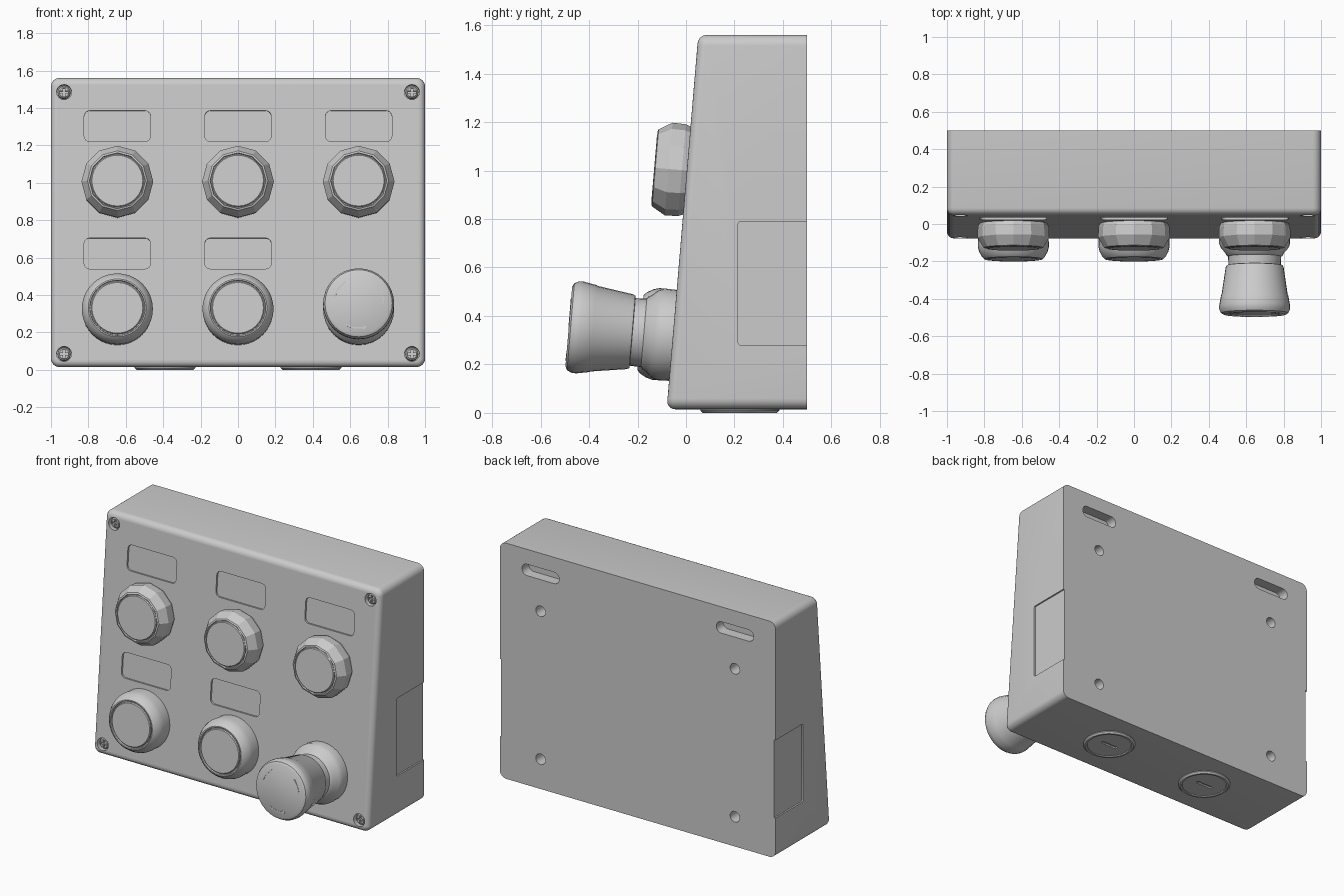
import bpy, bmesh
from math import sin, cos, pi, atan, radians
from mathutils import Matrix

if "Cube" in bpy.data.objects:
    bpy.data.objects.remove(bpy.data.objects["Cube"])

SLOPE = 0.0845
TILT = atan(SLOPE)
Z0, Z1, BACK = 0.015, 1.56, 0.5
COLS = (-0.645, 0, 0.645)


def front_y(z):
    return -0.08 + SLOPE * (z - Z0)


def on_front(x, z):
    """Frame on the sloping front, local z pointing outwards."""
    return Matrix.Translation((x, front_y(z), z)) @ Matrix.Rotation(pi / 2 - TILT, 4, 'X')


def rounded(w, h, r, n=6):
    pts = []
    for k, (sx, sy) in enumerate(((1, 1), (-1, 1), (-1, -1), (1, -1))):
        for i in range(n + 1):
            a = pi / 2 * (k + i / n)
            pts.append((sx * (w / 2 - r) + r * cos(a), sy * (h / 2 - r) + r * sin(a)))
    return pts


def circle(r, n=24):
    return [(r * cos(2 * pi * i / n), r * sin(2 * pi * i / n)) for i in range(n)]


def loft(bm, loops):
    """Skin a stack of equal loops and cap both ends."""
    rings = [[bm.verts.new(p) for p in lp] for lp in loops]
    n = len(rings[0])
    for a, b in zip(rings, rings[1:]):
        for i in range(n):
            bm.faces.new((a[i], a[(i + 1) % n], b[(i + 1) % n], b[i]))
    bm.faces.new(rings[0][::-1])
    bm.faces.new(rings[-1])


def prism(bm, pts, z0, z1, m):
    loft(bm, [[m @ Matrix.Translation((x, y, z)).to_translation() for x, y in pts] for z in (z0, z1)])


def finish(bm, name, m=None, angle=30):
    bmesh.ops.recalc_face_normals(bm, faces=bm.faces)
    me = bpy.data.meshes.new(name)
    bm.to_mesh(me)
    bm.free()
    shade(me, angle)
    ob = bpy.data.objects.new(name, me)
    bpy.context.collection.objects.link(ob)
    if m:
        ob.matrix_world = m
    return ob


def shade(me, angle):
    me.shade_smooth()
    me.set_sharp_from_angle(angle=radians(angle))


def lathe(name, profile, m, segs=32, angle=30):
    bm = bmesh.new()
    loft(bm, [[(x, y, d) for x, y in circle(r, segs)] for r, d in profile])
    return finish(bm, name, m, angle)


def cut(ob, bm):
    """Subtract the cutter mesh and bake the result."""
    cutter = finish(bm, "cutter")
    cutter.hide_render = True
    cutter.matrix_world = ob.matrix_world
    mod = ob.modifiers.new("cut", 'BOOLEAN')
    mod.operation, mod.solver, mod.object = 'DIFFERENCE', 'EXACT', cutter
    bpy.context.view_layer.update()
    me = bpy.data.meshes.new_from_object(ob.evaluated_get(bpy.context.evaluated_depsgraph_get()))
    ob.modifiers.clear()
    ob.data = me
    shade(me, 30)
    bpy.data.objects.remove(cutter)


# Housing: rounded outline with a sloping, rounded front
bm = bmesh.new()
R, CR, mid = 0.035, 0.045, (Z0 + Z1) / 2
loops = [[(x, BACK, z + mid) for x, z in rounded(2, Z1 - Z0, CR)]]
for i in range(6):
    a = pi / 2 * i / 5 * 0.999
    o = R * (1 - cos(a))
    loops.append([(x, front_y(z + mid) + R * (1 - sin(a)), z + mid)
                  for x, z in rounded(2 - 2 * o, Z1 - Z0 - 2 * o, CR - o)])
loft(bm, loops)
housing = finish(bm, "housing")

# Recesses: labels, screw wells, side panels, rear slots and holes
bm = bmesh.new()
label = rounded(0.355, 0.165, 0.03)
for x, z in [(c, 1.303) for c in COLS] + [(c, 0.622) for c in COLS[:2]]:
    prism(bm, label, -0.012, 0.05, on_front(x, z))
SCREWS = [(sx * 0.93, z) for sx in (-1, 1) for z in (0.085, 1.485)]
for x, z in SCREWS:
    prism(bm, circle(0.04), -0.05, 0.06, on_front(x, z))
for s in (-1, 1):
    side = Matrix.Translation((s, 0.4075, 0.535)) @ Matrix.Rotation(s * pi / 2, 4, 'Y')
    prism(bm, rounded(0.51, 0.385, 0.01, 3), -0.01, 0.1, side)
    for z, pts, depth in ((1.425, rounded(0.27, 0.075, 0.037), 0.07),
                          (1.18, circle(0.035), 0.08), (0.21, circle(0.035), 0.08)):
        rear = Matrix.Translation((s * 0.705, BACK, z)) @ Matrix.Rotation(-pi / 2, 4, 'X')
        prism(bm, pts, -depth, 0.05, rear)
cut(housing, bm)

# Corner screws with a cross slot
for i, (x, z) in enumerate(SCREWS):
    m = on_front(x, z)
    screw = lathe(f"screw_{i + 1}", [(0.034, -0.06), (0.034, -0.022), (0.026, -0.012)], m, 20)
    bm = bmesh.new()
    a, b = 0.006, 0.022
    prism(bm, [(b, -a), (b, a), (a, a), (a, b), (-a, b), (-a, a), (-b, a), (-b, -a),
               (-a, -a), (-a, -b), (a, -b), (a, -a)], -0.028, 0.02, Matrix())
    cut(screw, bm)

# Upper row: twelve-sided buttons; lower row: round buttons
facet_ring = [(0.178, -0.01), (0.19, 0.02), (0.192, 0.075), (0.16, 0.13), (0.15, 0.134), (0.147, 0.122)]
round_ring = [(0.188, -0.01), (0.19, 0.07), (0.183, 0.095), (0.168, 0.122), (0.155, 0.134),
              (0.148, 0.134), (0.146, 0.122)]
cap = [(0.141, 0.1), (0.141, 0.13), (0.136, 0.135)]
for i, x in enumerate(COLS):
    m = on_front(x, 1.0)
    lathe(f"upper_button_ring_{i + 1}", facet_ring, m, 12, 15)
    lathe(f"upper_button_cap_{i + 1}", cap, m)
for i, x in enumerate(COLS[:2]):
    m = on_front(x, 0.32)
    lathe(f"lower_button_ring_{i + 1}", round_ring, m, 40)
    lathe(f"lower_button_cap_{i + 1}", cap, m)

# Emergency stop: base collar and flared mushroom head
m = on_front(COLS[2], 0.32)
lathe("stop_collar", [(0.188, -0.01), (0.19, 0.05), (0.18, 0.075), (0.158, 0.1), (0.15, 0.115),
                      (0.142, 0.12), (0.14, 0.165), (0.13, 0.18)], m)
lathe("stop_head", [(0.12, 0.165), (0.15, 0.168), (0.155, 0.178), (0.177, 0.325), (0.18, 0.33),
                    (0.19, 0.385), (0.189, 0.405), (0.18, 0.423), (0.165, 0.431)], m)

# Turn-direction arrows on the head
bm = bmesh.new()
for k in range(3):
    arc = [2 * pi * k / 3 + 0.1 * i for i in range(8)]
    end = arc[-1]
    pts = [(0.137, t) for t in arc] + [(0.145, end), (0.133, end + 0.16), (0.121, end)]
    pts += [(0.129, t) for t in reversed(arc)]
    prism(bm, [(r * cos(t), r * sin(t)) for r, t in pts], 0.429, 0.4325, Matrix())
finish(bm, "stop_arrows", m)

# Cable-entry plugs underneath
for s, side in ((-1, "left"), (1, "right")):
    m = Matrix.Translation((s * 0.39, 0.222, Z0)) @ Matrix.Rotation(pi, 4, 'X')
    plug = lathe(f"cable_plug_{side}", [(0.163, -0.01), (0.163, 0.005), (0.153, 0.015),
                                        (0.14, 0.015), (0.138, 0.009)], m, 40)
    bm = bmesh.new()
    prism(bm, rounded(0.12, 0.02, 0.003, 2), 0.0, 0.03, Matrix())
    cut(plug, bm)
